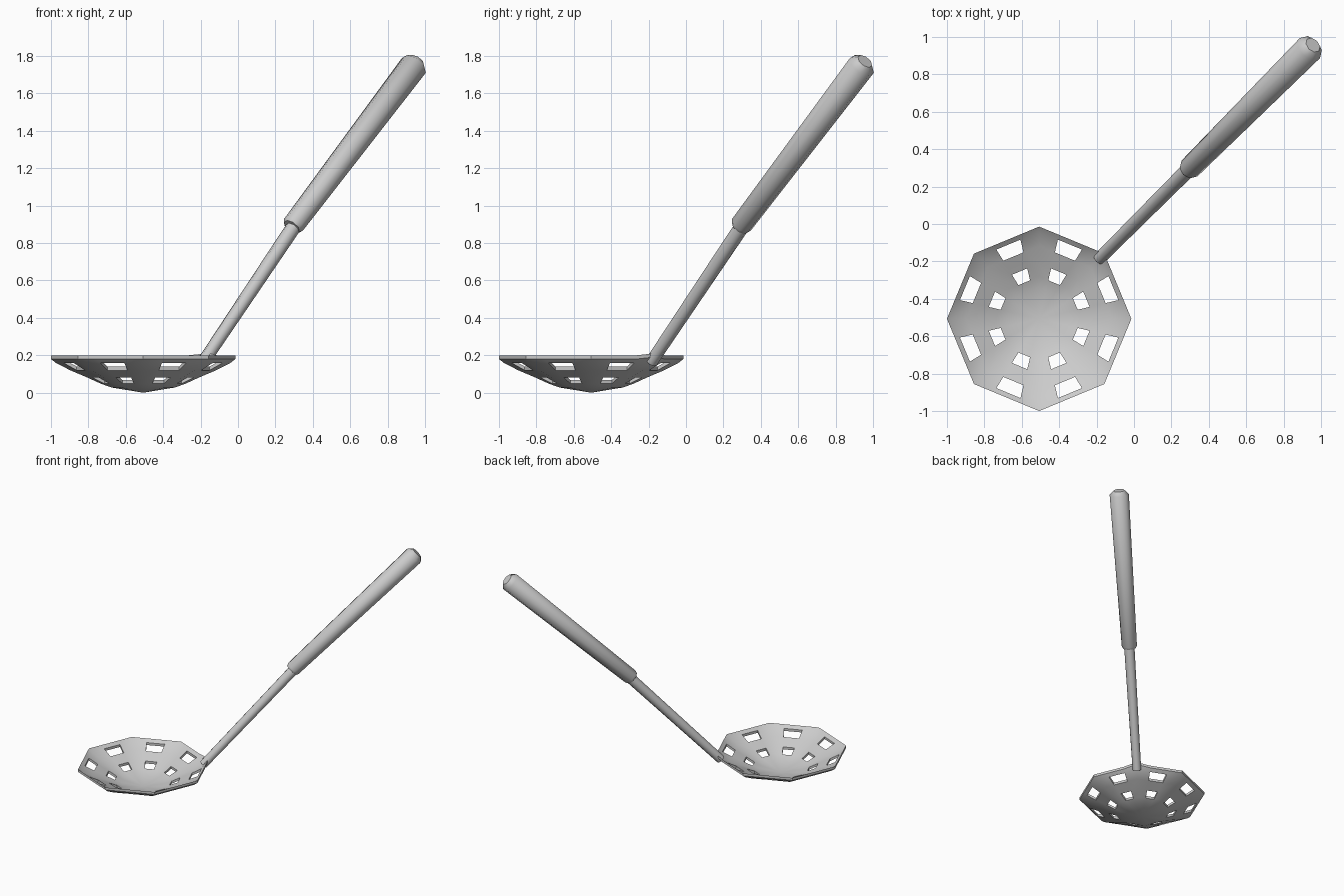
import bpy, bmesh, math
from mathutils import Vector

if "Cube" in bpy.data.objects:
    bpy.data.objects.remove(bpy.data.objects["Cube"])

BOWL_CENTRE = Vector((-0.507, -0.507, 0))


def finish(name, bm, angle):
    bmesh.ops.recalc_face_normals(bm, faces=bm.faces)
    mesh = bpy.data.meshes.new(name)
    bm.to_mesh(mesh)
    bm.free()
    ob = bpy.data.objects.new(name, mesh)
    bpy.context.collection.objects.link(ob)
    bpy.ops.object.select_all(action='DESELECT')
    ob.select_set(True)
    bpy.context.view_layer.objects.active = ob
    bpy.ops.object.shade_smooth_by_angle(angle=math.radians(angle))
    return ob


def tube(name, stations, sides=8):
    """Loft octagonal rings through (centre, radius) stations."""
    bm = bmesh.new()
    axis = (Vector(stations[-1][0]) - Vector(stations[0][0])).normalized()
    u = Vector((1, -1, 0)).normalized()
    v = axis.cross(u)
    rings = []
    for c, r in stations:
        rings.append([bm.verts.new(Vector(c) + r * (
            u * math.cos(2 * math.pi * i / sides) + v * math.sin(2 * math.pi * i / sides)))
            for i in range(sides)])
    for a, b in zip(rings, rings[1:]):
        for i in range(sides):
            j = (i + 1) % sides
            bm.faces.new((a[i], a[j], b[j], b[i]))
    bm.faces.new(rings[0])
    bm.faces.new(rings[-1])
    return finish(name, bm, 45)


# Perforated octagonal bowl: each side has two holes left out of its panel grid
profile = [(0.17, 0.028), (0.226, 0.048), (0.296, 0.08),
           (0.39, 0.12), (0.465, 0.158), (0.493, 0.18)]
bm = bmesh.new()
rings = []
for radius, z in profile:
    ring = []
    for side in range(8):
        for a in (0, 13.3, 31.7):
            # points between corners lie on the straight octagon side
            r = radius * math.cos(math.radians(22.5)) / math.cos(math.radians(a - 22.5))
            t = math.radians(45 * side + a)
            lift = 0.012 if (radius > 0.48 and side == 1 and a == 0) else 0
            ring.append(bm.verts.new(BOWL_CENTRE + Vector(
                (r * math.cos(t), r * math.sin(t), z + lift))))
    rings.append(ring)
centre = bm.verts.new(BOWL_CENTRE)
for i in range(24):
    j = (i + 1) % 24
    bm.faces.new((centre, rings[0][i], rings[0][j]))
    for k in range(5):
        if i % 3 == 1 and k in (1, 3):
            continue
        bm.faces.new((rings[k][i], rings[k + 1][i], rings[k + 1][j], rings[k][j]))
# thicken upwards
result = bmesh.ops.extrude_face_region(bm, geom=bm.faces[:], use_keep_orig=True)
bmesh.ops.translate(bm, vec=(0, 0, 0.02),
                    verts=[g for g in result['geom'] if isinstance(g, bmesh.types.BMVert)])
finish("bowl", bm, 40)

# Thin rod rising from the rim corner
tube("rod", [((-0.185, -0.185, 0.165), 0.034),
             ((0.32, 0.32, 0.92), 0.041)])


# Thicker tapered grip with bevelled ends
def on_grip(t):
    return Vector((0.287, 0.287, 0.885)).lerp(Vector((0.957, 0.957, 1.772)), t)


tube("grip", [(on_grip(0), 0.05), (on_grip(0.015), 0.06),
              (on_grip(0.975), 0.076), (on_grip(1), 0.045)])
